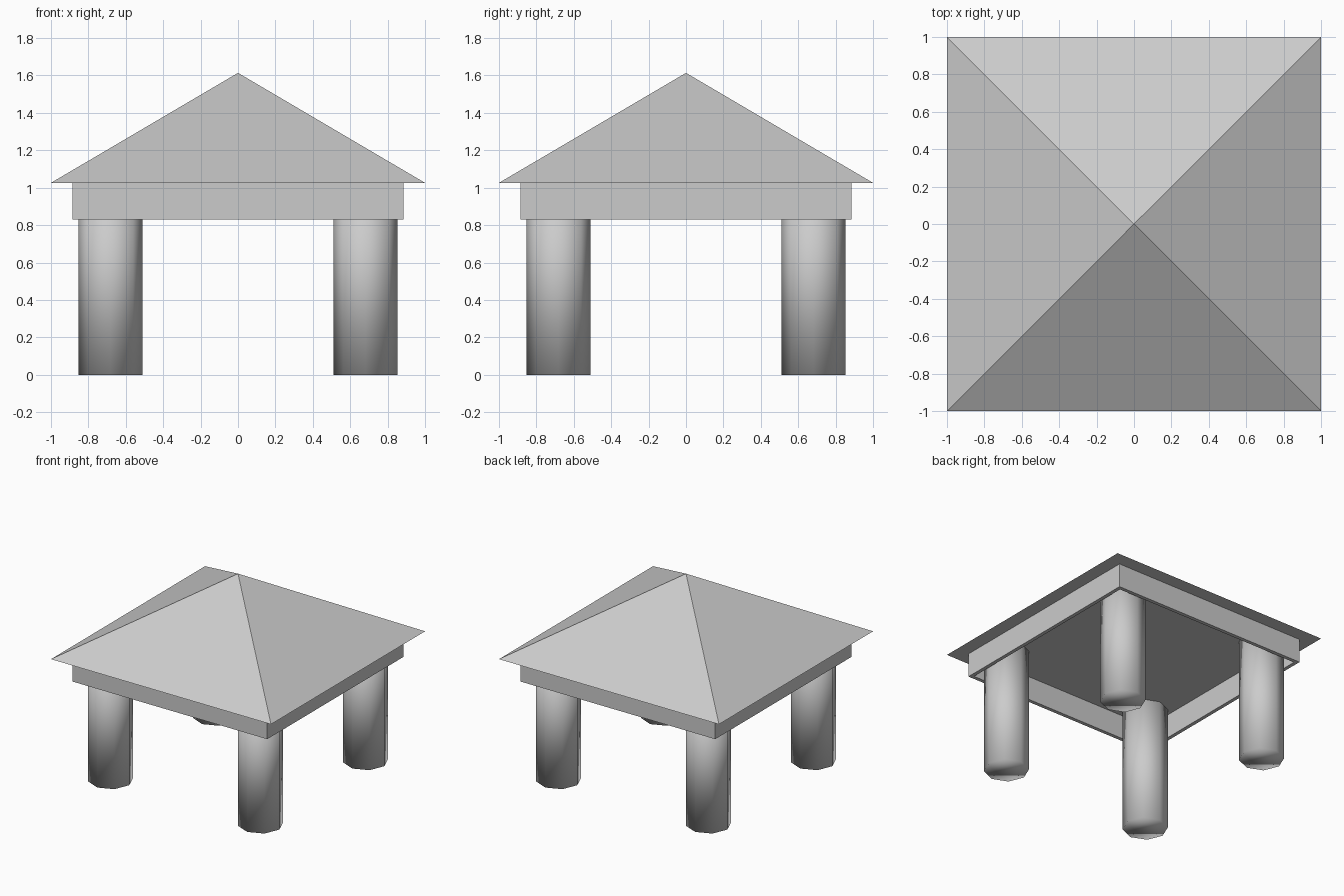
import bpy
import bmesh

if "Cube" in bpy.data.objects:
    bpy.data.objects.remove(bpy.data.objects["Cube"])

EAVE, APEX, BEAM_BOTTOM = 1.026, 1.614, 0.829
OUTER, THICK = 0.885, 0.03
COL_POS, COL_R = 0.682, 0.171


def add_object(name, bm):
    bmesh.ops.recalc_face_normals(bm, faces=bm.faces)
    mesh = bpy.data.meshes.new(name)
    bm.to_mesh(mesh)
    bm.free()
    obj = bpy.data.objects.new(name, mesh)
    bpy.context.collection.objects.link(obj)
    return obj


def square(bm, half, z):
    return [bm.verts.new((sx * half, sy * half, z))
            for sx, sy in ((-1, -1), (1, -1), (1, 1), (-1, 1))]


# Pyramid roof with a flat underside
bm = bmesh.new()
eave = square(bm, 1.0, EAVE)
tip = bm.verts.new((0, 0, APEX))
bm.faces.new(eave)
for i in range(4):
    bm.faces.new((eave[i], eave[(i + 1) % 4], tip))
add_object("roof", bm)

# Thin square beam frame hanging under the roof
bm = bmesh.new()
rings = [square(bm, OUTER, EAVE), square(bm, OUTER, BEAM_BOTTOM),
         square(bm, OUTER - THICK, BEAM_BOTTOM), square(bm, OUTER - THICK, EAVE)]
for a, b in zip(rings, rings[1:]):
    for i in range(4):
        j = (i + 1) % 4
        bm.faces.new((a[i], a[j], b[j], b[i]))
add_object("beam_frame", bm)

# Four eight-sided, smooth-shaded columns
for y_name, sy in (("front", -1), ("back", 1)):
    for x_name, sx in (("left", -1), ("right", 1)):
        bpy.ops.mesh.primitive_cylinder_add(
            vertices=8, radius=COL_R, depth=EAVE,
            location=(sx * COL_POS, sy * COL_POS, EAVE / 2))
        column = bpy.context.object
        column.name = f"{y_name}_{x_name}_column"
        bpy.ops.object.shade_smooth()
